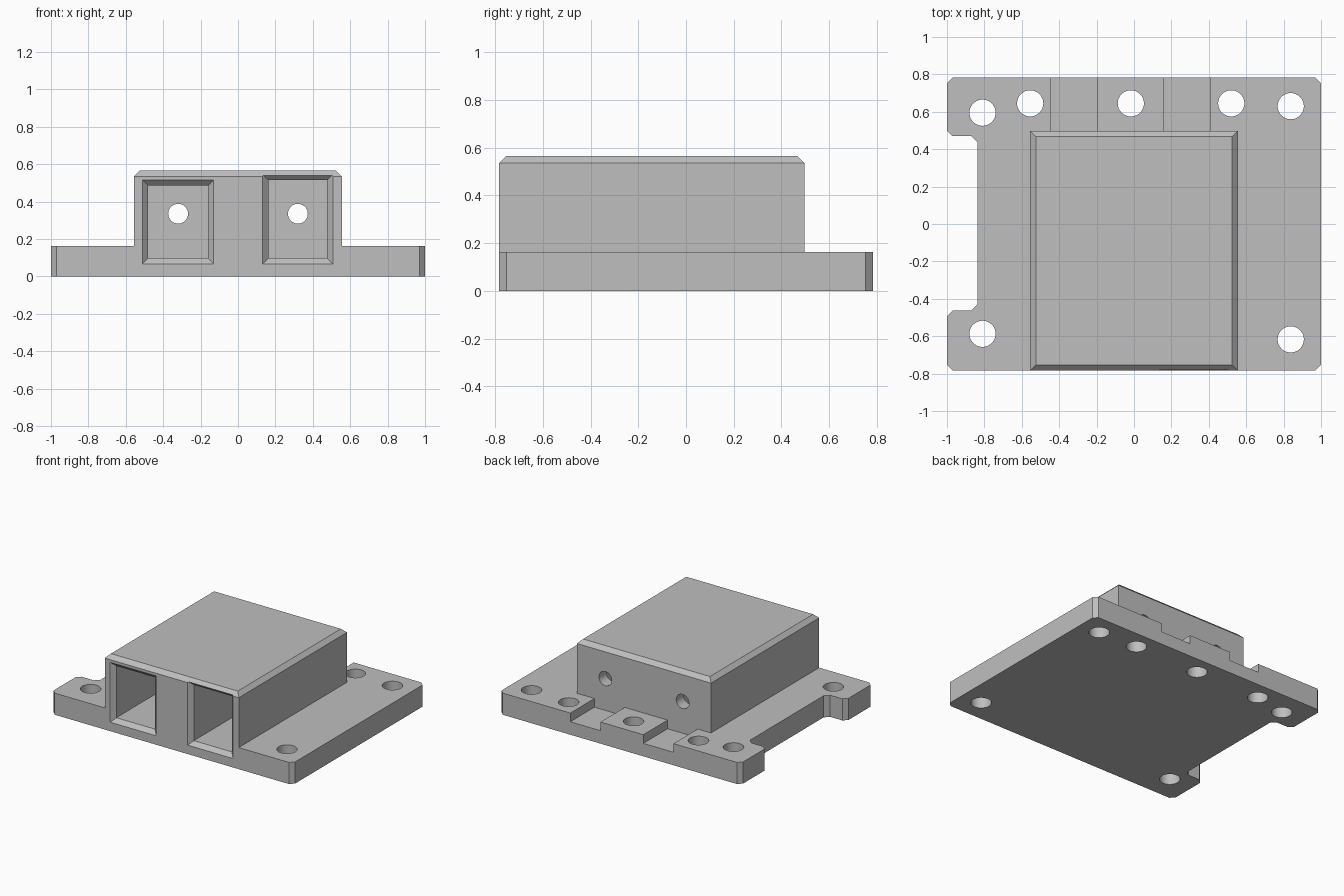
import bpy, bmesh, math
from mathutils import Matrix

if "Cube" in bpy.data.objects:
    bpy.data.objects.remove(bpy.data.objects["Cube"])

grey = bpy.data.materials.new("plain grey")
grey.diffuse_color = (0.52, 0.52, 0.52, 1)
grey.use_nodes = True
grey.node_tree.nodes["Principled BSDF"].inputs["Base Color"].default_value = grey.diffuse_color


def make(name, bm):
    bmesh.ops.recalc_face_normals(bm, faces=bm.faces)
    mesh = bpy.data.meshes.new(name)
    bm.to_mesh(mesh)
    bm.free()
    mesh.materials.append(grey)
    ob = bpy.data.objects.new(name, mesh)
    bpy.context.collection.objects.link(ob)
    return ob


def loft(name, rings):
    """Closed solid through rings of matching points."""
    bm = bmesh.new()
    rows = [[bm.verts.new(p) for p in ring] for ring in rings]
    n = len(rows[0])
    for a, b in zip(rows, rows[1:]):
        for i in range(n):
            j = (i + 1) % n
            bm.faces.new((a[i], a[j], b[j], b[i]))
    bm.faces.new(rows[0][::-1])
    bm.faces.new(rows[-1])
    return make(name, bm)


def rect_z(x0, x1, y0, y1, z):
    return [(x0, y0, z), (x1, y0, z), (x1, y1, z), (x0, y1, z)]


def rect_y(x0, x1, z0, z1, y):
    return [(x0, y, z0), (x1, y, z0), (x1, y, z1), (x0, y, z1)]


def cylinder(name, r, depth, place):
    bm = bmesh.new()
    bmesh.ops.create_cone(bm, cap_ends=True, segments=48, radius1=r, radius2=r,
                          depth=depth, matrix=place)
    return make(name, bm)


def combine(body, tool, operation):
    """Apply a boolean and discard the tool."""
    mod = body.modifiers.new("boolean", 'BOOLEAN')
    mod.operation = operation
    mod.solver = 'EXACT'
    mod.object = tool
    tool.hide_render = True
    bpy.context.view_layer.update()
    result = bpy.data.meshes.new_from_object(
        body.evaluated_get(bpy.context.evaluated_depsgraph_get()))
    body.modifiers.clear()
    body.data = result
    bpy.data.objects.remove(tool)


F, B, BASE, TOP, C = -0.783, 0.783, 0.162, 0.565, 0.03

# Base plate with clipped corners and a side notch
outline = [(-0.97, F), (0.97, F), (1, F + C), (1, B - C), (0.97, B), (-0.97, B),
           (-1, B - C), (-1, 0.5), (-0.97, 0.47), (-0.87, 0.47), (-0.838, 0.438),
           (-0.838, -0.43), (-0.87, -0.463), (-0.97, -0.463), (-1, -0.493), (-1, F + C)]
body = loft("mounting_housing", [[(x, y, z) for x, y in outline] for z in (0, BASE)])

# Raised housing with a chamfered top
X, BACK = 0.555, 0.497
housing = loft("housing", [rect_z(-X, X, F, BACK, 0.05),
                           rect_z(-X, X, F, BACK, TOP - C),
                           rect_z(-X + C, X - C, F + C, BACK - C, TOP)])
combine(body, housing, 'UNION')

# Front pockets with flared mouths
for x0, x1, z0, z1 in ((-0.48, -0.16, 0.097, 0.485), (0.162, 0.477, 0.097, 0.515)):
    g = 2 * C
    combine(body, loft("pocket_cutter", [
        rect_y(x0 - g, x1 + g, z0 - g, z1 + g, F - C),
        rect_y(x0, x1, z0, z1, F + C),
        rect_y(x0, x1, z0, z1, 0.41)]), 'DIFFERENCE')

# Shallow channels behind the housing
for x0, x1 in ((-0.445, -0.195), (0.16, 0.41)):
    combine(body, loft("channel_cutter", [rect_z(x0, x1, BACK, 0.9, 0.097),
                                          rect_z(x0, x1, BACK, 0.9, 0.3)]), 'DIFFERENCE')

# Screw holes through the plate
for x, y in ((-0.81, 0.595), (-0.555, 0.645), (-0.017, 0.645), (0.52, 0.645),
             (0.838, 0.63), (-0.81, -0.587), (0.838, -0.617)):
    combine(body, cylinder("screw_hole_cutter", 0.07, 0.6,
                           Matrix.Translation((x, y, 0.1))), 'DIFFERENCE')

# Wire holes through the back wall
for x in (-0.32, 0.32):
    place = Matrix.Translation((x, 0.45, 0.335)) @ Matrix.Rotation(math.pi / 2, 4, 'X')
    combine(body, cylinder("wire_hole_cutter", 0.053, 0.3, place), 'DIFFERENCE')

# Smooth hole walls, keep the edges crisp
bpy.context.view_layer.objects.active = body
body.select_set(True)
bpy.ops.object.shade_smooth_by_angle(angle=math.radians(25))
